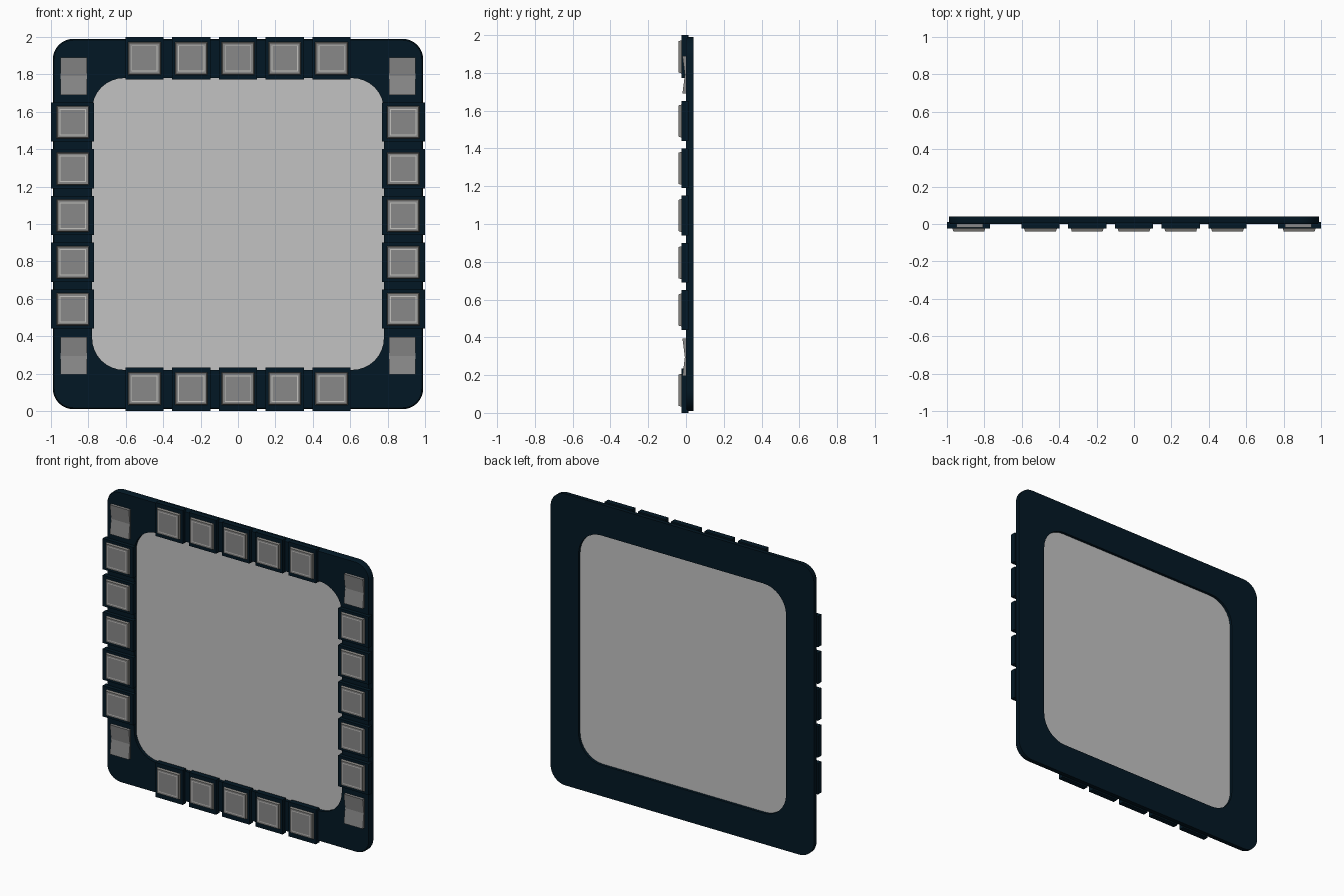
import bpy, bmesh, math

if "Cube" in bpy.data.objects:
    bpy.data.objects.remove(bpy.data.objects["Cube"])


def material(name, rgb):
    m = bpy.data.materials.new(name)
    m.diffuse_color = (*rgb, 1.0)
    m.use_nodes = True
    m.node_tree.nodes["Principled BSDF"].inputs["Base Color"].default_value = m.diffuse_color
    return m


DARK = material("dark_blue_plastic", (0.0008, 0.0088, 0.0178))
GREY = material("button_grey", (0.25, 0.25, 0.25))
RIM = material("button_rim_warm_grey", (0.23, 0.225, 0.21))
LINE = material("light_outline", (0.55, 0.54, 0.52))
GLASS = material("screen_light_grey", (0.545, 0.545, 0.545))


def finish(name, bm, mats, smooth=False):
    bmesh.ops.recalc_face_normals(bm, faces=bm.faces)
    me = bpy.data.meshes.new(name)
    bm.to_mesh(me)
    bm.free()
    ob = bpy.data.objects.new(name, me)
    bpy.context.collection.objects.link(ob)
    for m in mats:
        me.materials.append(m)
    if smooth:
        bpy.ops.object.select_all(action='DESELECT')
        ob.select_set(True)
        bpy.context.view_layer.objects.active = ob
        bpy.ops.object.shade_smooth_by_angle(angle=math.radians(35))
    return ob


def ring(bm, cx, cz, w, h, y, r=0.0, n=8):
    """Rectangle outline in the xz plane, corners rounded when r > 0."""
    out = []
    for k, (sx, sz) in enumerate([(1, 1), (-1, 1), (-1, -1), (1, -1)]):
        for i in range(n + 1 if r else 1):
            a = math.pi / 2 * (k + i / n)
            out.append(bm.verts.new((cx + sx * (w / 2 - r) + r * math.cos(a), y,
                                     cz + sz * (h / 2 - r) + r * math.sin(a))))
    return out


def bridge(bm, a, b, mat=0):
    for i in range(len(a)):
        j = (i + 1) % len(a)
        bm.faces.new((a[i], a[j], b[j], b[i])).material_index = mat


# bezel frame: rounded rings joined into a closed loop
bm = bmesh.new()
rings = [ring(bm, 0, 1, s, s, y, r) for s, r, y in [
    (1.965, 0.10, 0.0), (1.98, 0.11, 0.012), (1.98, 0.11, 0.04),
    (1.56, 0.17, 0.04), (1.56, 0.17, 0.0)]]
for i, a in enumerate(rings):
    bridge(bm, a, rings[(i + 1) % len(rings)])
finish("bezel_frame", bm, [DARK], True)

# screen pane, a thin sheet set into the opening
bm = bmesh.new()
bm.faces.new(ring(bm, 0, 1, 1.562, 1.562, 0.022, 0.165))
finish("screen", bm, [GLASS])


def button(name, x, z, bx, bz, bw, bh):
    # housing block that wraps over the frame edge
    bm = bmesh.new()
    back = ring(bm, bx, bz, bw, bh, 0.012)
    front = ring(bm, bx, bz, bw, bh, -0.025)
    bridge(bm, back, front)
    bm.faces.new(back)
    bm.faces.new(front)
    finish(name + "_housing", bm, [DARK])
    # cap: sloped rim, flat border, thin light outline, grey centre
    bm = bmesh.new()
    loops = [ring(bm, x, z, s, s, y) for s, y in [
        (0.175, -0.024), (0.165, -0.040), (0.156, -0.040),
        (0.141, -0.040), (0.131, -0.040)]]
    bm.faces.new(loops[0]).material_index = 1
    for a, b, m in zip(loops, loops[1:], (1, 1, 0, 2)):
        bridge(bm, a, b, m)
    bm.faces.new(loops[-1])
    finish(name + "_cap", bm, [GREY, RIM, LINE])


for i in range(5):
    t = -0.5 + 0.25 * i
    button(f"top_button_{i+1}", t, 1.885, t, 1.8865, 0.205, 0.227)
    button(f"bottom_button_{i+1}", t, 0.12, t, 0.117, 0.205, 0.234)
    for side, s in (("left", -1), ("right", 1)):
        button(f"{side}_button_{i+1}", s * 0.883, t + 1.045,
               s * 0.885, t + 1.045, 0.23, 0.21)

# corner rockers: shallow V-shaped pads
for side, s in (("left", -1), ("right", 1)):
    for level, z in (("upper", 1.79), ("lower", 0.295)):
        bm = bmesh.new()
        prof = [(0.004, -0.1), (-0.019, -0.1), (-0.006, 0.0), (-0.019, 0.1), (0.004, 0.1)]
        a, b = [[bm.verts.new((s * 0.879 + e * 0.071, y, z + dz)) for y, dz in prof]
                for e in (-1, 1)]
        bridge(bm, a, b)
        bm.faces.new(a)
        bm.faces.new(b)
        finish(f"{level}_{side}_rocker", bm, [GREY])
